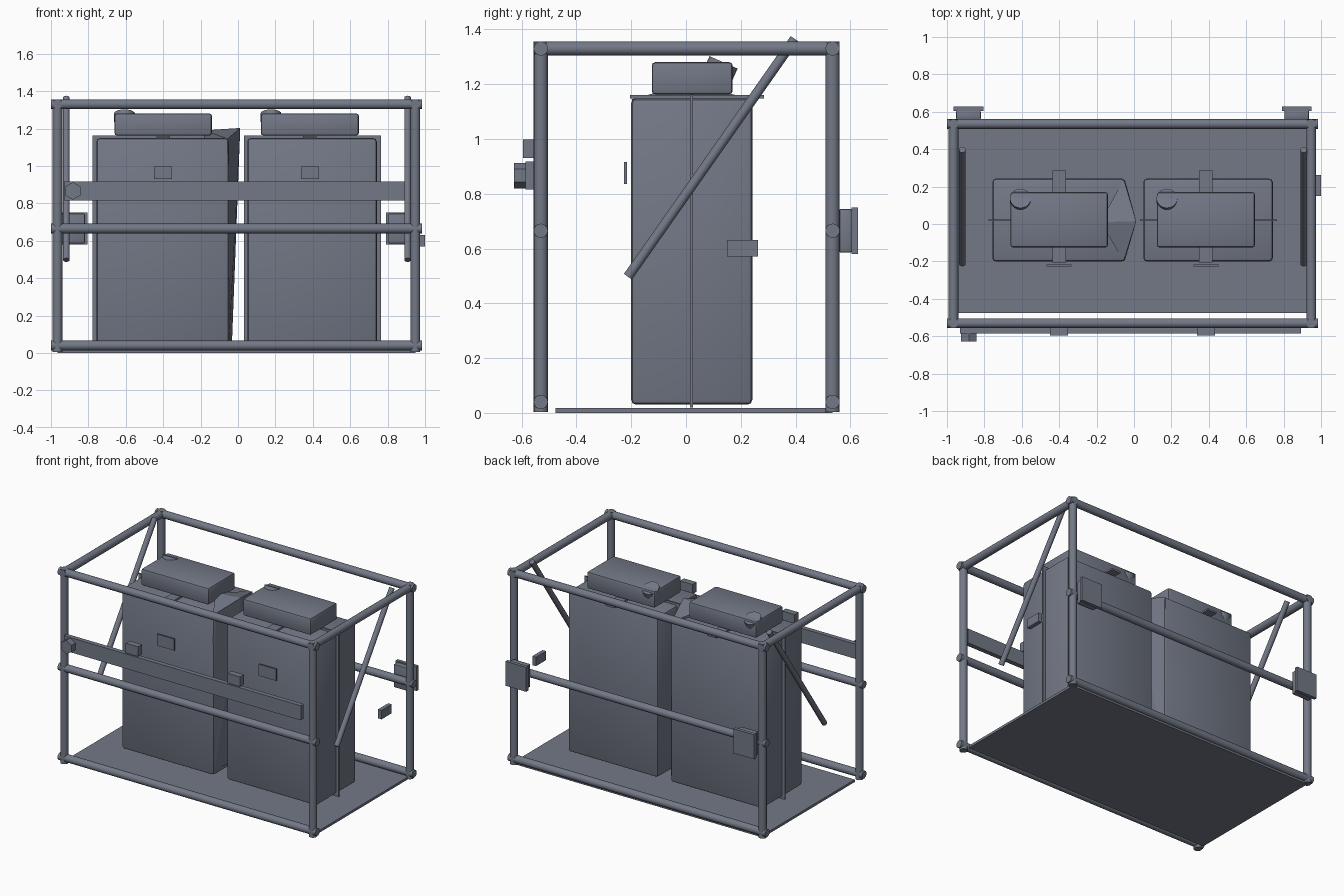
import bpy, bmesh, math
from mathutils import Vector

if "Cube" in bpy.data.objects:
    bpy.data.objects.remove(bpy.data.objects["Cube"])

steel = bpy.data.materials.new("slate_grey")
steel.diffuse_color = (0.17, 0.19, 0.24, 1)
steel.use_nodes = True
steel.node_tree.nodes["Principled BSDF"].inputs["Base Color"].default_value = steel.diffuse_color


def finish(name, bm, smooth=False):
    bmesh.ops.recalc_face_normals(bm, faces=bm.faces)
    me = bpy.data.meshes.new(name)
    bm.to_mesh(me)
    bm.free()
    me.materials.append(steel)
    ob = bpy.data.objects.new(name, me)
    bpy.context.collection.objects.link(ob)
    if smooth:
        bpy.ops.object.select_all(action='DESELECT')
        ob.select_set(True)
        bpy.context.view_layer.objects.active = ob
        bpy.ops.object.shade_smooth_by_angle(angle=math.radians(40))
    return ob


def box(name, x, y, z, bevel=0.0):
    """Box from (min, max) ranges on each axis."""
    bm = bmesh.new()
    bmesh.ops.create_cube(bm, size=1)
    for v in bm.verts:
        v.co = Vector([(r[0] + r[1]) / 2 + c * (r[1] - r[0])
                       for r, c in zip((x, y, z), v.co)])
    if bevel:
        bmesh.ops.bevel(bm, geom=bm.edges[:], offset=bevel, segments=2,
                        profile=0.5, affect='EDGES')
    return finish(name, bm, bevel > 0)


def rod(name, a, b, r, sides=16):
    """Cylinder between two points."""
    a, b = Vector(a), Vector(b)
    bm = bmesh.new()
    bmesh.ops.create_cone(bm, cap_ends=True, segments=sides,
                          radius1=r, radius2=r, depth=(b - a).length)
    rot = (b - a).to_track_quat('Z', 'Y')
    for v in bm.verts:
        v.co = rot @ v.co + (a + b) / 2
    return finish(name, bm, sides > 8)


XL, XR, YF, YB, R = -0.965, 0.948, -0.53, 0.535, 0.026

# Tubular frame: long rails, corner posts, top end rails
for side, y in (("front", YF), ("back", YB)):
    for level, z in (("bottom", 0.04), ("middle", 0.665), ("top", 1.33)):
        rod(f"{side}_{level}_rail", (-1.0, y, z), (0.983, y, z), R)
    for end, x in (("left", XL), ("right", XR)):
        rod(f"{side}_{end}_post", (x, y, 0.004), (x, y, 1.355), R)
for end, x in (("left", XL), ("right", XR)):
    rod(f"{end}_top_rail", (x, YF - 0.025, 1.33), (x, YB + 0.025, 1.33), R)

# Diagonal braces inside each end
for end, x in (("left", -0.918), ("right", 0.907)):
    rod(f"{end}_brace", (x, -0.212, 0.497), (x, 0.397, 1.365), 0.018, 12)

# Floor plate
box("floor_plate", (XL, XR), (-0.477, YB), (0.0, 0.017))

# Two tanks, each with seam flange, strap, control box, cap and label plate
for side, x0, x1, f0, f1, c0, c1 in (
        ("left", -0.757, -0.047, -0.778, -0.04, -0.66, -0.14),
        ("right", 0.05, 0.742, 0.032, 0.765, 0.123, 0.646)):
    mid = (c0 + c1) / 2
    box(f"{side}_tank", (x0, x1), (-0.2, 0.242), (0.03, 1.148), 0.018)
    box(f"{side}_tank_seam", (f0, f1), (0.015, 0.025), (0.02, 1.163))
    box(f"{side}_tank_strap", (mid - 0.036, mid + 0.036), (-0.205, 0.285), (1.148, 1.16))
    box(f"{side}_control_box", (c0, c1), (-0.125, 0.17), (1.163, 1.28), 0.012)
    # tilted filler cap
    p, axis = Vector((c0 + 0.053, 0.135, 1.275)), Vector((0, 0.4, 0.9)).normalized()
    rod(f"{side}_filler_cap", p - axis * 0.04, p + axis * 0.005, 0.056, 20)
    box(f"{side}_label_plate", (mid - 0.067, mid + 0.067), (-0.226, -0.216), (0.835, 0.915))
    box(f"{side}_bar_block", (mid - 0.048, mid + 0.048), (-0.595, -0.552), (0.93, 0.998))

# Spiked fold at the inner edge of the left tank
bm = bmesh.new()
for co in ((0.012, 0.015, 1.203), (-0.055, 0.24, 1.145), (-0.055, -0.197, 1.145),
           (-0.18, 0.01, 1.19), (-0.18, 0.01, 1.14), (-0.047, -0.19, 0.07),
           (-0.047, 0.23, 0.07), (-0.032, 0.02, 0.06)):
    bm.verts.new(co)
bmesh.ops.convex_hull(bm, input=bm.verts[:])
finish("left_tank_fold", bm)

# Front bar with hexagonal knob
box("front_bar", (-0.93, 0.893), (-0.585, -0.553), (0.815, 0.917))
rod("front_bar_knob", (-0.883, -0.628, 0.866), (-0.883, -0.57, 0.866), 0.047, 6)

# Rear mounting pads with cover plates
for end, x in (("left", -0.885), ("right", 0.87)):
    box(f"{end}_rear_pad", (x - 0.066, x + 0.066), (0.56, 0.605), (0.585, 0.745), 0.006)
    box(f"{end}_rear_plate", (x - 0.08, x + 0.08), (0.605, 0.628), (0.58, 0.75))

# Small side box beyond the right end
box("right_side_box", (0.972, 1.0), (0.15, 0.262), (0.57, 0.632))
